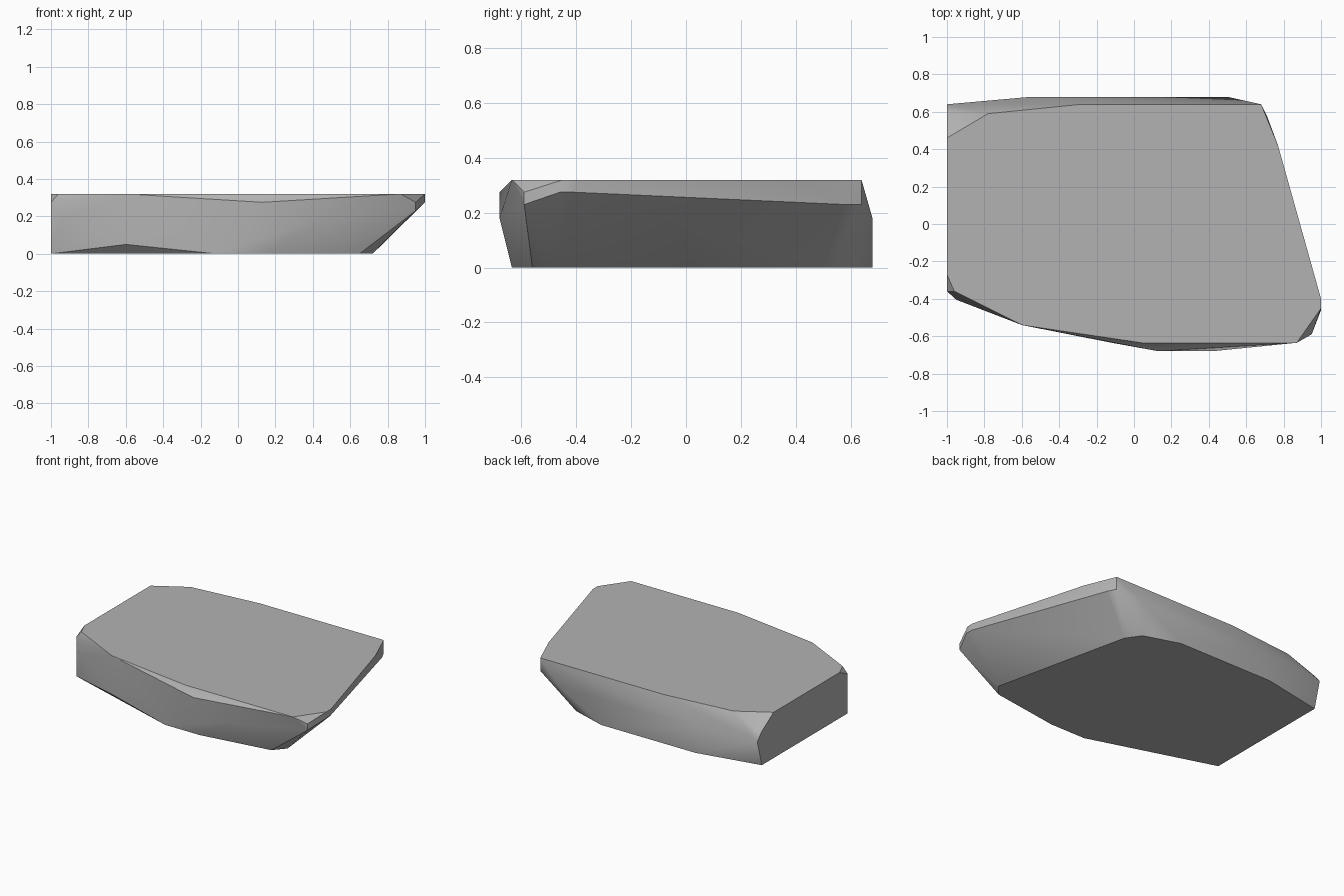
import bpy
import bmesh

default_cube = bpy.data.objects.get("Cube")
if default_cube:
    bpy.data.objects.remove(default_cube, do_unlink=True)


def make_material(name, colour):
    material = bpy.data.materials.new(name)
    material.use_nodes = True
    material.diffuse_color = colour
    shader = material.node_tree.nodes["Principled BSDF"]
    shader.inputs["Base Color"].default_value = colour
    shader.inputs["Roughness"].default_value = 0.9
    return material


def add_outline(bm, height, outline):
    """Add the corners of one horizontal outline of the slab."""
    for x, y in outline:
        bm.verts.new((x, y, height))


def build_hull(name, outlines, material):
    """Wrap stacked outlines in one convex, faceted stone."""
    bm = bmesh.new()
    for height, outline in outlines:
        add_outline(bm, height, outline)
    hull = bmesh.ops.convex_hull(bm, input=bm.verts[:], use_existing_faces=False)
    unused = set(hull["geom_interior"]) | set(hull["geom_unused"])
    loose = [item for item in unused if isinstance(item, bmesh.types.BMVert)]
    bmesh.ops.delete(bm, geom=loose, context="VERTS")
    # Merge the flat top, base and end into single faces
    bmesh.ops.dissolve_limit(bm, angle_limit=0.02, verts=bm.verts[:], edges=bm.edges[:])
    bmesh.ops.recalc_face_normals(bm, faces=bm.faces[:])
    mesh = bpy.data.meshes.new(name)
    bm.to_mesh(mesh)
    bm.free()
    mesh.materials.append(material)
    stone = bpy.data.objects.new(name, mesh)
    bpy.context.collection.objects.link(stone)
    return stone


# Base, narrower than the top at the sloping end
base = [(-1, -.36), (-.12, -.635), (.15, -.635), (.65, -.56), (.72, -.48),
        (.5, .5), (.43, .6), (.18, .68), (-.55, .68), (-1, .59)]
# Low bulge along the front
low_bulge = [(-.6, -.54)]
# Widest part of the walls
waist = [(-.95, -.405), (.42, -.68), (.5, .68), (-.55, .68), (-1, .64)]
# Chipped shoulder under the top edge
lower_shoulder = [(.95, -.59), (.71, .58), (.68, .64), (-1, .6)]
upper_shoulder = [(-1, -.36), (.13, -.68), (.95, -.59), (1, -.46), (1, -.41)]
# Flat top
top = [(-1, -.27), (-.96, -.36), (-.6, -.54), (.04, -.635), (.87, -.635),
       (1, -.45), (1, -.4), (.77, .42), (.68, .64), (-.28, .64),
       (-.78, .59), (-1, .46)]

stone_grey = make_material("stone grey", (.45, .45, .45, 1))
slab = build_hull("stone_slab", [
    (0, base), (.05, low_bulge), (.18, waist), (.23, lower_shoulder),
    (.275, upper_shoulder), (.32, top)], stone_grey)

# Soft facets with crisp rims
bpy.ops.object.select_all(action="DESELECT")
slab.select_set(True)
bpy.context.view_layer.objects.active = slab
bpy.ops.object.shade_smooth_by_angle(angle=.6)
